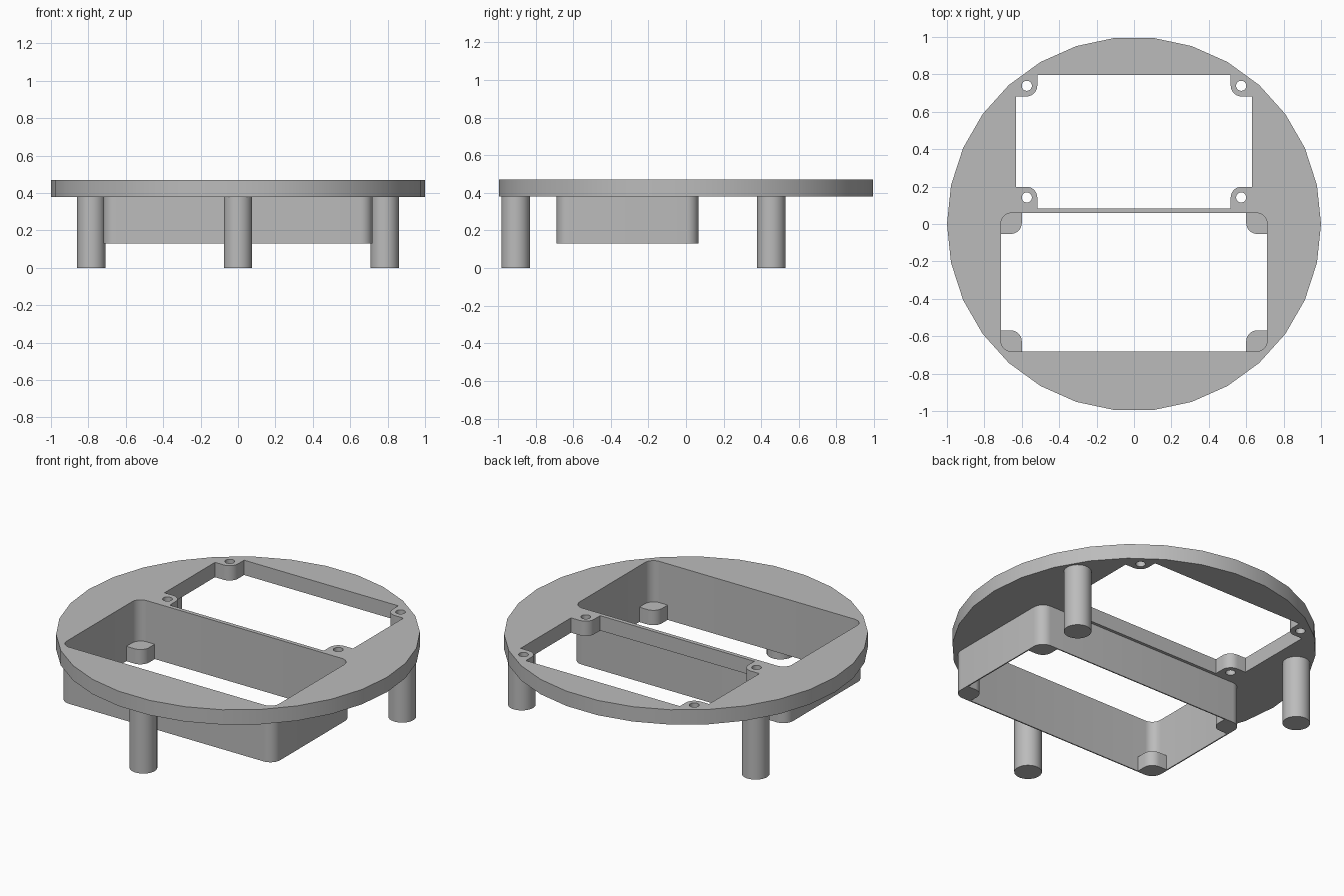
import bpy, bmesh, math
from mathutils import Vector

cube = bpy.data.objects.get("Cube")
if cube:
    bpy.data.objects.remove(cube, do_unlink=True)

grey = bpy.data.materials.new("plain_grey")
grey.use_nodes = True
grey.diffuse_color = (0.5, 0.5, 0.5, 1)
grey.node_tree.nodes["Principled BSDF"].inputs["Base Color"].default_value = (0.5, 0.5, 0.5, 1)

BASE, UNDER, TOP = 0.13, 0.38, 0.47   # tray bottom, plate underside, plate top
ROUND = 0.058                         # corner radius


def circle(x, y, r, sides=30):
    return [Vector((x + r * math.cos(math.tau * i / sides),
                    y + r * math.sin(math.tau * i / sides))) for i in range(sides)]


def fillet(corners, steps=8):
    """Outline from (x, y, radius) right-angle corners."""
    out = []
    for i, (x, y, r) in enumerate(corners):
        p = Vector((x, y))
        if not r:
            out.append(p)
            continue
        to_prev = (Vector(corners[i - 1][:2]) - p).normalized()
        to_next = (Vector(corners[(i + 1) % len(corners)][:2]) - p).normalized()
        centre = p + r * (to_prev + to_next)
        for k in range(steps + 1):
            t = k / steps * math.pi / 2
            out.append(centre - r * (to_next * math.cos(t) + to_prev * math.sin(t)))
    return out


def rectangle(x0, x1, y0, y1, r):
    return fillet([(x0, y0, r), (x1, y0, r), (x1, y1, r), (x0, y1, r)])


def slab(name, outlines, z0, z1):
    """Extrude a filled outline; further outlines become holes."""
    curve = bpy.data.curves.new(name, "CURVE")
    curve.dimensions, curve.fill_mode = "2D", "BOTH"
    curve.extrude = (z1 - z0) / 2
    for outline in outlines:
        spline = curve.splines.new("POLY")
        spline.points.add(len(outline) - 1)
        for point, p in zip(spline.points, outline):
            point.co = (p.x, p.y, 0, 1)
        spline.use_cyclic_u = True
    helper = bpy.data.objects.new(name + "_outline", curve)
    bpy.context.collection.objects.link(helper)
    graph = bpy.context.evaluated_depsgraph_get()
    mesh = bpy.data.meshes.new_from_object(helper.evaluated_get(graph))
    bpy.data.objects.remove(helper, do_unlink=True)
    bpy.data.curves.remove(curve)
    bm = bmesh.new()
    bm.from_mesh(mesh)
    bmesh.ops.remove_doubles(bm, verts=bm.verts, dist=0.0001)
    bmesh.ops.translate(bm, verts=bm.verts, vec=(0, 0, (z0 + z1) / 2))
    bmesh.ops.recalc_face_normals(bm, faces=bm.faces)
    bm.to_mesh(mesh)
    bm.free()
    mesh.name = name
    mesh.materials.clear()
    mesh.materials.append(grey)
    obj = bpy.data.objects.new(name, mesh)
    bpy.context.collection.objects.link(obj)
    bpy.ops.object.select_all(action="DESELECT")
    obj.select_set(True)
    bpy.context.view_layer.objects.active = obj
    bpy.ops.object.shade_smooth_by_angle(angle=math.radians(30))
    return obj


# Rear window: a rectangle with a rounded screw boss biting into each corner
wx, y0, y1, boss = 0.632, 0.084, 0.797, 0.115
ix, iy0, iy1 = wx - boss, y0 + boss, y1 - boss
window = fillet([
    (-ix, y0, 0), (ix, y0, 0), (ix, iy0, ROUND), (wx, iy0, 0),
    (wx, iy1, 0), (ix, iy1, ROUND), (ix, y1, 0), (-ix, y1, 0),
    (-ix, iy1, ROUND), (-wx, iy1, 0), (-wx, iy0, 0), (-ix, iy0, ROUND)])
screw_holes = [circle(sx * 0.573, y, 0.027) for sx in (-1, 1) for y in (0.142, 0.739)]

# Front tray opening
tx, ty0, ty1, wall = 0.712, -0.681, 0.059, 0.007
opening = rectangle(-tx, tx, ty0, ty1, ROUND)

# Round top plate
slab("top_plate", [circle(0, 0, 1), window, opening] + screw_holes, UNDER, TOP)

# Thin tray wall below the plate
outer = rectangle(-tx - wall, tx + wall, ty0 - wall, ty1 + wall, ROUND + wall)
slab("tray_wall", [outer, opening], BASE, UNDER)

# Support tabs in the tray corners
tab = 0.112
for side, sx in (("left", 1), ("right", -1)):
    for end, y, d in (("front", ty0, 1), ("back", ty1, -1)):
        x = sx * tx
        inner_x, inner_y = x - sx * tab, y + d * tab
        slab(f"{end}_{side}_tab", [fillet([
            (x, y, ROUND), (inner_x, y, 0),
            (inner_x, inner_y, ROUND), (x, inner_y, 0)])], BASE, BASE + 0.09)

# Three round legs
for name, degrees in (("back_left_leg", 30), ("back_right_leg", 150), ("front_leg", 270)):
    a = math.radians(degrees)
    slab(name, [circle(0.906 * math.cos(a), 0.906 * math.sin(a), 0.076)], 0, UNDER)
